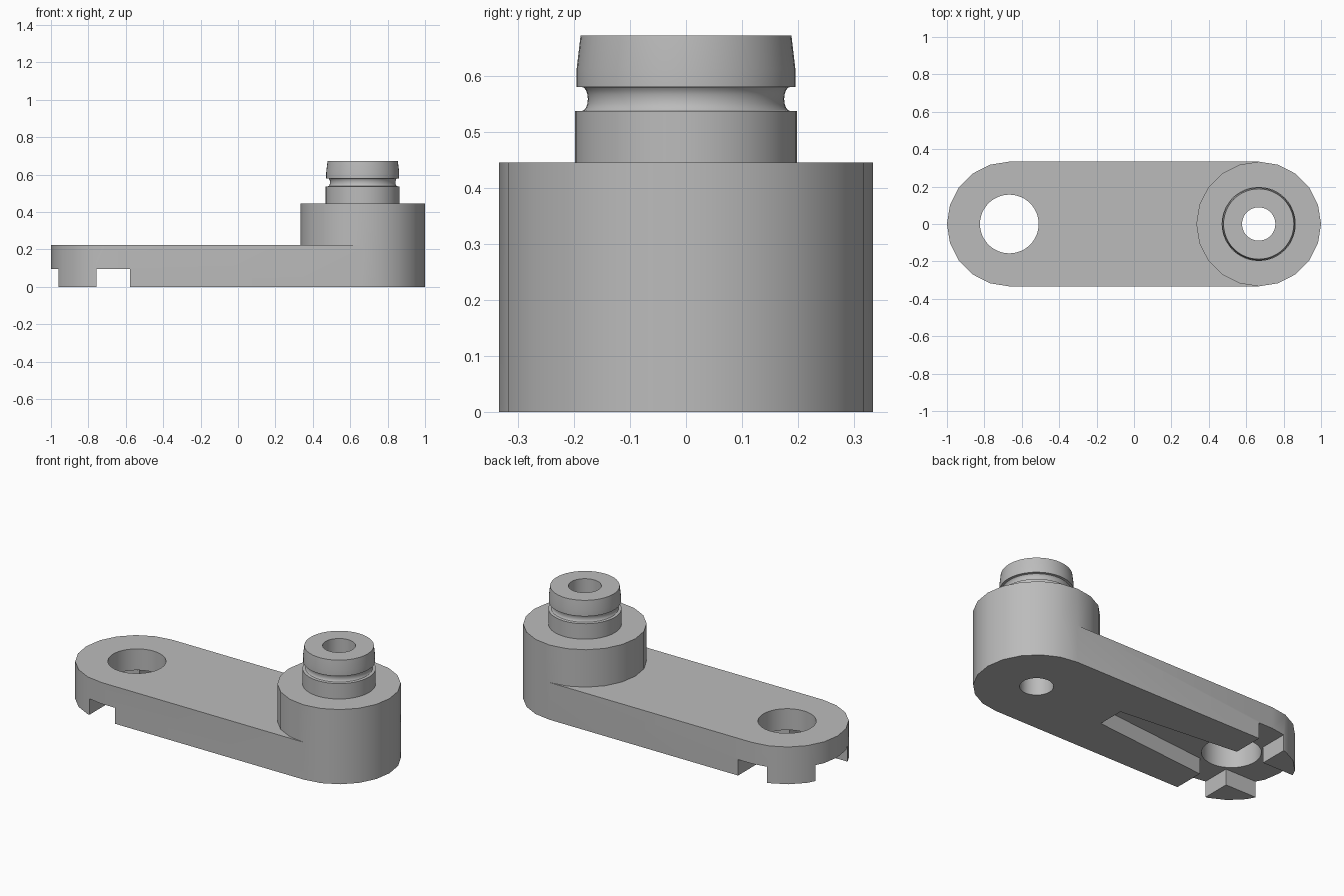
import bpy, bmesh, math

if "Cube" in bpy.data.objects:
    bpy.data.objects.remove(bpy.data.objects["Cube"])

END = 2 / 3        # distance of both pivots from the middle
R = 1 / 3          # radius of the rounded ends
ARM_H, HUB_H, SLOT_H = 0.222, 0.445, 0.095
BORE = 0.089

grey = bpy.data.materials.new("Grey")
grey.use_nodes = True
colour = (0.5, 0.5, 0.5, 1)
grey.diffuse_color = colour
grey.node_tree.nodes["Principled BSDF"].inputs["Base Color"].default_value = colour


def finish(name, bm):
    mesh = bpy.data.meshes.new(name)
    bmesh.ops.recalc_face_normals(bm, faces=bm.faces)
    bm.to_mesh(mesh)
    bm.free()
    ob = bpy.data.objects.new(name, mesh)
    bpy.context.collection.objects.link(ob)
    mesh.materials.append(grey)
    return ob


def prism(name, outline, z0, z1):
    """Extrude a flat outline upwards."""
    bm = bmesh.new()
    face = bm.faces.new([bm.verts.new((x, y, z0)) for x, y in outline])
    top = bmesh.ops.extrude_face_region(bm, geom=[face], use_keep_orig=True)["geom"]
    bmesh.ops.translate(bm, vec=(0, 0, z1 - z0),
                        verts=[v for v in top if isinstance(v, bmesh.types.BMVert)])
    return finish(name, bm)


def arc(cx, r, start, sweep, steps):
    return [(cx + r * math.cos(math.radians(start + sweep * i / steps)),
             r * math.sin(math.radians(start + sweep * i / steps)))
            for i in range(steps + 1)]


def circle(cx, r, n):
    return arc(cx, r, 0, 360, n)[:-1]


def combine(target, other, operation):
    """Apply a boolean and discard the helper."""
    other.hide_render = True
    mod = target.modifiers.new("combine", "BOOLEAN")
    mod.operation, mod.object, mod.solver = operation, other, "EXACT"
    bpy.context.view_layer.objects.active = target
    bpy.ops.object.modifier_apply(modifier=mod.name)
    bpy.data.objects.remove(other)


# Arm with rounded ends, joined to the tall hub
arm = prism("crank_arm", arc(END, R, -90, 180, 10) + arc(-END, R, 90, 180, 10), 0, ARM_H)
combine(arm, prism("hub", circle(END, R, 20), 0, HUB_H), "UNION")

# Through holes
combine(arm, prism("hub_bore", circle(END, BORE, 48), -0.1, 1), "DIFFERENCE")
combine(arm, prism("large_hole", circle(-END, 0.157, 48), -0.1, 1), "DIFFERENCE")

# Cross shaped recess underneath, with one long tapered leg
cross_x, wide, narrow, tip = 0.09, 0.151, 0.08, 0.16
half = [(-1.1, wide), (-END - cross_x, wide), (-END - cross_x, 0.5),
        (-END + cross_x, 0.5), (-END + cross_x, wide), (tip, narrow)]
recess = half + [(x, -y) for x, y in reversed(half)]
combine(arm, prism("recess", recess, -0.1, SLOT_H), "DIFFERENCE")

# Turned post with a rounded groove and a tapered head
groove = [(0.186 - 0.011 * math.sin(math.pi * i / 8),
           0.5585 - 0.0215 * math.cos(math.pi * i / 8)) for i in range(9)]
profile = ([(0.198, HUB_H), (0.198, 0.537)] + groove +
           [(0.195, 0.58), (0.195, 0.612), (0.188, 0.672),
            (BORE, 0.672), (BORE, HUB_H)])
bm = bmesh.new()
verts = [bm.verts.new((END + r, 0, z)) for r, z in profile]
edges = [bm.edges.new(pair) for pair in zip(verts, verts[1:] + verts[:1])]
bmesh.ops.spin(bm, geom=verts + edges, cent=(END, 0, 0), axis=(0, 0, 1),
               angle=math.tau, steps=48)
bmesh.ops.remove_doubles(bm, verts=bm.verts, dist=0.0001)
post = finish("grooved_post", bm)

# Smooth shading with crisp edges
bpy.context.view_layer.update()
for ob in (arm, post):
    ob.select_set(True)
bpy.context.view_layer.objects.active = arm
bpy.ops.object.shade_smooth_by_angle(angle=math.radians(30))
